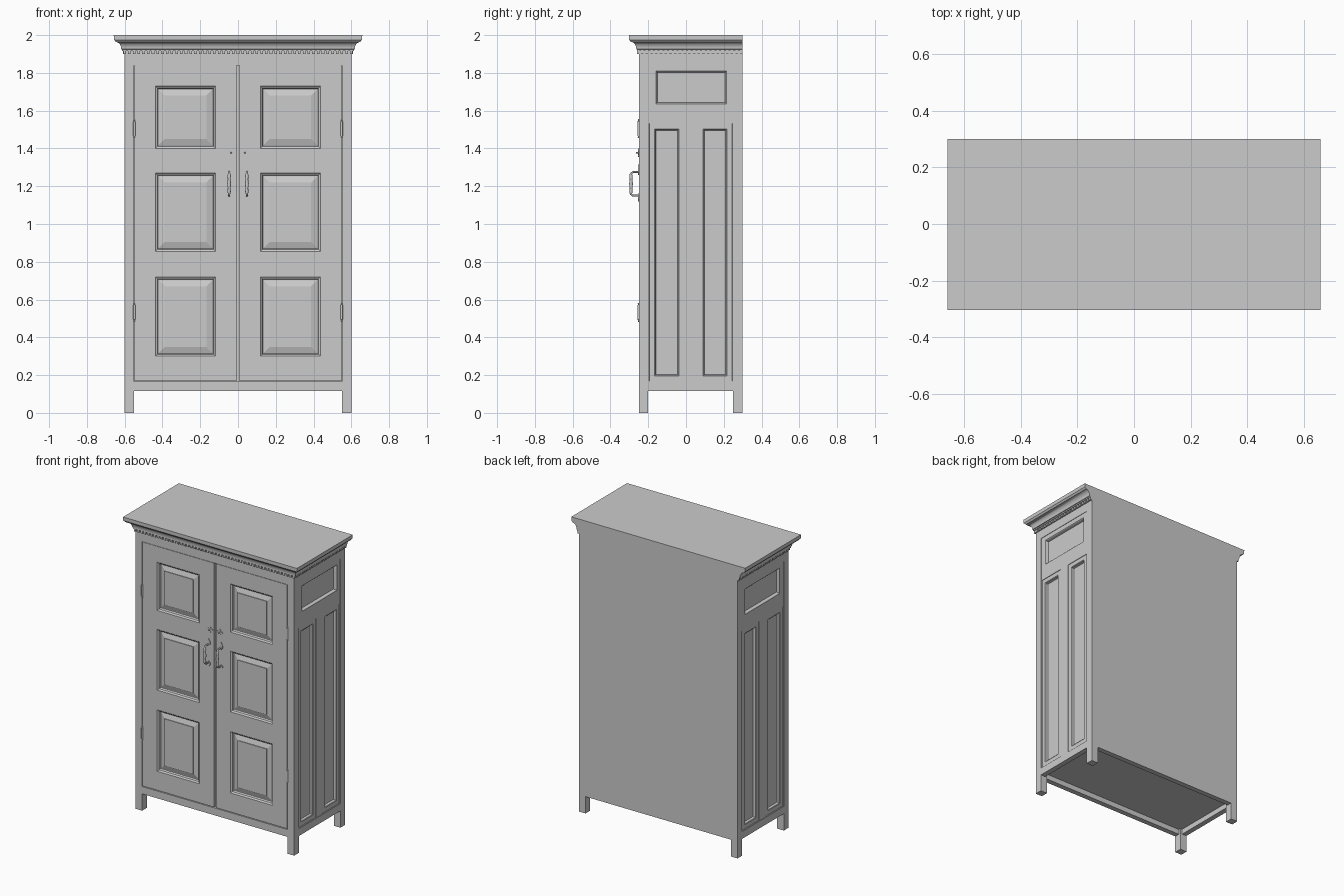
import bpy, bmesh, math
from mathutils import Vector

cube = bpy.data.objects.get("Cube")
if cube:
    bpy.data.objects.remove(cube, do_unlink=True)

grey = bpy.data.materials.new("plain grey")
grey.use_nodes = True
grey.diffuse_color = (0.6, 0.6, 0.6, 1)
grey.node_tree.nodes["Principled BSDF"].inputs["Base Color"].default_value = (0.6, 0.6, 0.6, 1)


def finish(name, bm, smooth=False):
    bmesh.ops.remove_doubles(bm, verts=bm.verts, dist=1e-5)
    bmesh.ops.recalc_face_normals(bm, faces=bm.faces)
    mesh = bpy.data.meshes.new(name)
    bm.to_mesh(mesh)
    bm.free()
    mesh.materials.append(grey)
    ob = bpy.data.objects.new(name, mesh)
    bpy.context.collection.objects.link(ob)
    if smooth:
        bpy.ops.object.select_all(action='DESELECT')
        ob.select_set(True)
        bpy.context.view_layer.objects.active = ob
        bpy.ops.object.shade_smooth_by_angle(angle=math.radians(40))
    return ob


def add_box(bm, x0, x1, y0, y1, z0, z1):
    verts = bmesh.ops.create_cube(bm, size=1)["verts"]
    for v in verts:
        v.co = Vector(((x0 + x1) / 2 + v.co.x * (x1 - x0),
                       (y0 + y1) / 2 + v.co.y * (y1 - y0),
                       (z0 + z1) / 2 + v.co.z * (z1 - z0)))


def box(name, *bounds):
    bm = bmesh.new()
    add_box(bm, *bounds)
    return finish(name, bm)


def loft(bm, rings, closed=True, caps=(True, True)):
    rows = [[bm.verts.new(p) for p in r] for r in rings]
    n = len(rows[0])
    for a, b in zip(rows, rows[1:]):
        for i in range(n if closed else n - 1):
            j = (i + 1) % n
            bm.faces.new((a[i], a[j], b[j], b[i]))
    for row, cap in zip((rows[0], rows[-1]), caps):
        if cap:
            bm.faces.new(row)


def panelled_board(name, place, us, vs, panels, thickness):
    """Flat board on a grid of cuts; panels maps a cell to (inset, depth) steps."""
    def rect(u0, u1, v0, v1, inset, depth):
        return [place(u, v, depth) for u, v in (
            (u0 + inset, v0 + inset), (u1 - inset, v0 + inset),
            (u1 - inset, v1 - inset), (u0 + inset, v1 - inset))]
    bm = bmesh.new()
    for i in range(len(us) - 1):
        for j in range(len(vs) - 1):
            cell = (us[i], us[i + 1], vs[j], vs[j + 1])
            steps = panels.get((i, j))
            if steps:
                loft(bm, [rect(*cell, *s) for s in steps], caps=(False, True))
            else:
                bm.faces.new([bm.verts.new(p) for p in rect(*cell, 0, 0)])
    # rim and back
    outer = (us[0], us[-1], vs[0], vs[-1])
    loft(bm, [rect(*outer, 0, 0), rect(*outer, 0, thickness)], caps=(False, True))
    return finish(name, bm)


def turned(bm, path, sides=12):
    """Round bar through (point, radius) pairs."""
    rings = []
    for i, (p, r) in enumerate(path):
        a = Vector(path[max(i - 1, 0)][0])
        b = Vector(path[min(i + 1, len(path) - 1)][0])
        t = (b - a).normalized()
        side = Vector((1, 0, 0))
        up = t.cross(side)
        rings.append([Vector(p) + r * (math.cos(k) * side + math.sin(k) * up)
                      for k in (2 * math.pi * n / sides for n in range(sides))])
    loft(bm, rings)


# Carcass: posts, rails, back, bottom
for sx, side in ((1, "left"), (-1, "right")):
    xs = sorted((sx * 0.55, sx * 0.6))
    box(side + "_front_post", *xs, -0.25, -0.2, 0, 1.91)
    box(side + "_back_post", *xs, 0.25, 0.3, 0, 1.91)
    for label, z0, z1 in (("bottom", 0.115, 0.165), ("top", 1.84, 1.91)):
        box(f"{side}_{label}_rail", *sorted((sx * 0.565, sx * 0.6)), -0.2, 0.25, z0, z1)
for label, z0, z1 in (("bottom", 0.115, 0.165), ("top", 1.84, 1.91)):
    box(f"front_{label}_rail", -0.55, 0.55, -0.25, -0.215, z0, z1)
    box(f"back_{label}_rail", -0.55, 0.55, 0.265, 0.3, z0, z1)
box("back_board", -0.55, 0.55, 0.285, 0.3, 0.165, 1.84)
box("bottom_board", -0.57, 0.57, -0.22, 0.27, 0.15, 0.165)
box("door_backing", -0.55, 0.55, -0.215, -0.205, 0.165, 1.84)

# Doors with raised and fielded panels
door_steps = [(0, 0), (0.004, 0.004), (0.01, 0.007), (0.014, 0.02),
              (0.018, 0.02), (0.05, 0.01), (0.05, 0.005)]
door_cuts = [0.17, 0.3, 0.72, 0.855, 1.27, 1.4, 1.73, 1.838]
for sx, side in ((1, "left"), (-1, "right")):
    panelled_board(side + "_door", lambda u, v, d: (sx * u, -0.25 + d, v),
                   [0.007, 0.118, 0.437, 0.547], door_cuts,
                   {(1, j): door_steps for j in (1, 3, 5)}, 0.035)

# Side frames: one wide panel above two tall ones
small_steps = [(0, 0), (0.004, 0.004), (0.008, 0.02)]
tall_steps = [(0, 0), (0.001, 0.003), (0.028, 0.003), (0.032, 0.006), (0.036, 0.02)]
for sx, side in ((1, "left"), (-1, "right")):
    def place(u, v, d):
        return (sx * (0.597 - d), u, v)
    panelled_board(side + "_upper_panel", place, [-0.2, -0.16, 0.215, 0.25],
                   [1.532, 1.635, 1.81, 1.84], {(1, 1): small_steps}, 0.03)
    panelled_board(side + "_tall_panels", place, [-0.2, -0.195, -0.01, 0.063, 0.245, 0.25],
                   [0.165, 0.168, 1.532],
                   {(1, 1): tall_steps, (3, 1): tall_steps}, 0.03)

# Cornice: moulding profile carried around front and sides, flat at the back
profile = [(-0.02, 1.9), (0.004, 1.9), (0.004, 1.916), (0.014, 1.916), (0.014, 1.924)]
for k in range(7):
    a = math.radians(15 * k)
    profile.append((0.018 + 0.03 * (1 - math.cos(a)), 1.926 + 0.038 * math.sin(a)))
profile += [(0.05, 1.968), (0.057, 1.975), (0.058, 2.0)]
bm = bmesh.new()
loft(bm, [[(-0.6 - o, 0.3, z), (-0.6 - o, -0.245 - o, z),
           (0.6 + o, -0.245 - o, z), (0.6 + o, 0.3, z)] for o, z in profile])
finish("cornice", bm, True)

# Dentil blocks under the cornice
bm = bmesh.new()
for i in range(49):
    x = -0.6 + i * 0.025
    add_box(bm, x - 0.007, x + 0.007, -0.259, -0.245, 1.9, 1.918)
for i in range(22):
    y = -0.232 + i * 0.025
    for s in (-1, 1):
        add_box(bm, *sorted((s * 0.595, s * 0.61)), y - 0.007, y + 0.007, 1.9, 1.918)
finish("dentils", bm)

# Hinges, handles and key plates
for sx, side in ((1, "left"), (-1, "right")):
    for label, z in (("upper", 1.505), ("lower", 0.532)):
        bm = bmesh.new()
        turned(bm, [((sx * 0.549, -0.251, z + h), r) for h, r in (
            (-0.05, 0.002), (-0.046, 0.005), (-0.04, 0.003), (-0.038, 0.006),
            (0.038, 0.006), (0.04, 0.003), (0.046, 0.005), (0.05, 0.002))])
        finish(f"{side}_{label}_hinge", bm, True)

    x = sx * 0.047
    bm = bmesh.new()
    turned(bm, [((x, y, z), r) for y, z, r in (
        (-0.245, 1.15, 0.005), (-0.282, 1.15, 0.005), (-0.291, 1.158, 0.006),
        (-0.291, 1.17, 0.009), (-0.291, 1.19, 0.007), (-0.291, 1.213, 0.01),
        (-0.291, 1.237, 0.007), (-0.291, 1.255, 0.009), (-0.291, 1.267, 0.006),
        (-0.282, 1.275, 0.005), (-0.245, 1.275, 0.005))])
    finish(side + "_handle", bm, True)
    bm = bmesh.new()
    for z, tip in ((1.15, -0.03), (1.275, 0.04)):
        outline = [(0, z + tip), (0.012, z + tip * 0.5), (0.014, z),
                   (0, z - tip * 0.4), (-0.014, z), (-0.012, z + tip * 0.5)]
        loft(bm, [[(x + u, y, v) for u, v in outline] for y in (-0.249, -0.254)])
    finish(side + "_handle_plates", bm)

    # scalloped key plate with a short key
    x = sx * 0.037
    bm = bmesh.new()
    rim = [(0.018 + 0.005 * math.cos(4 * a), a) for a in
           (math.tau * k / 24 for k in range(24))]
    loft(bm, [[(x + r * math.cos(a), y, 1.377 + r * math.sin(a)) for r, a in rim]
              for y in (-0.249, -0.253)])
    turned(bm, [((x, -0.25, 1.377), 0.004), ((x, -0.262, 1.377), 0.004),
                ((x, -0.266, 1.377), 0.002)])
    finish(side + "_key_plate", bm)
